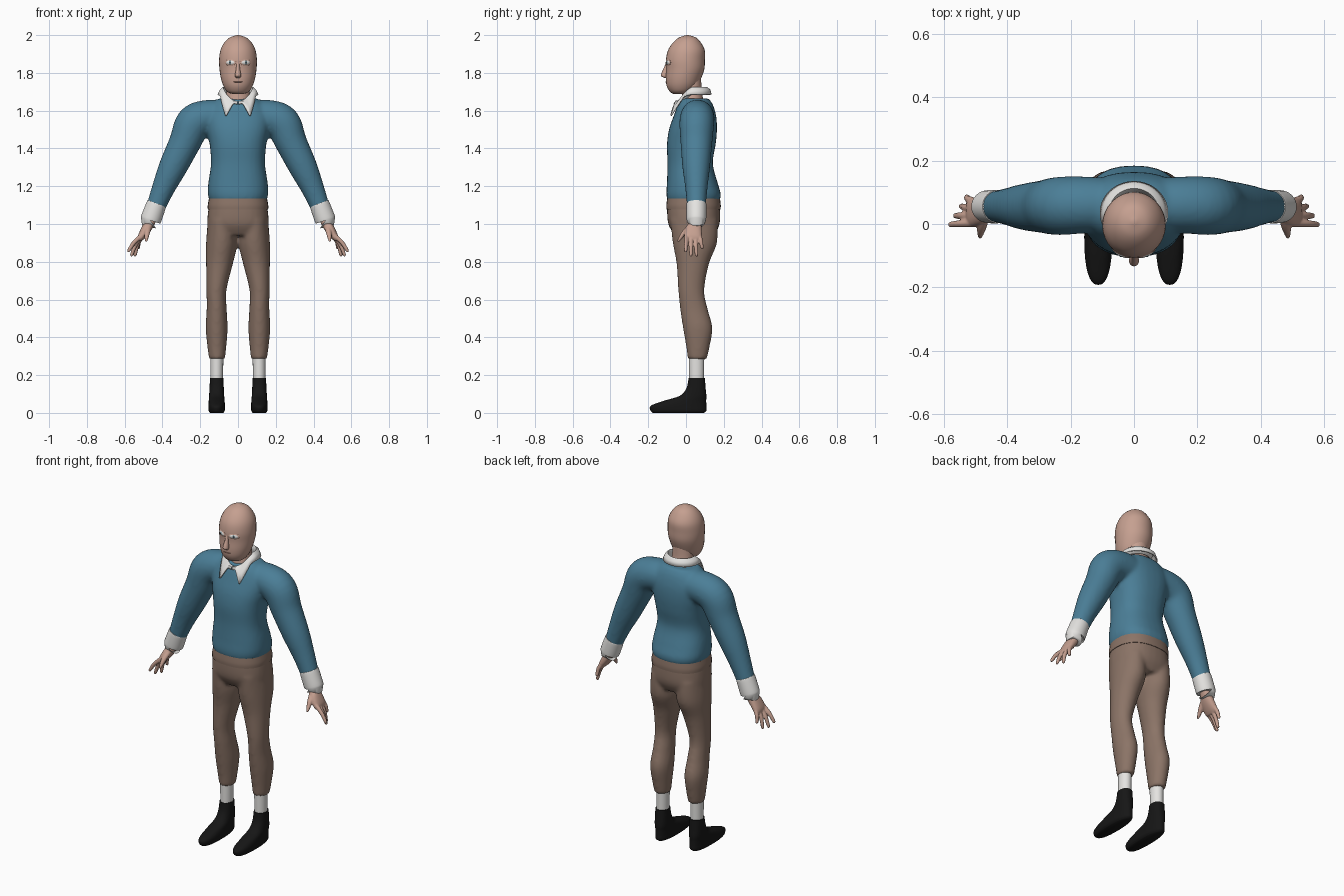
import bpy
import bmesh
import math
from mathutils import Vector, Matrix

cube = bpy.data.objects.get("Cube")
if cube:
    bpy.data.objects.remove(cube)


def material(name, r, g, b):
    mat = bpy.data.materials.new(name)
    mat.use_nodes = True
    mat.diffuse_color = (r, g, b, 1)
    bsdf = mat.node_tree.nodes["Principled BSDF"]
    bsdf.inputs["Base Color"].default_value = (r, g, b, 1)
    bsdf.inputs["Roughness"].default_value = 0.8
    return mat


SKIN = material("skin", 0.56, 0.35, 0.28)
BLUE = material("sweater blue", 0.07, 0.21, 0.31)
BROWN = material("trouser brown", 0.26, 0.175, 0.135)
WHITE = material("shirt white", 0.78, 0.77, 0.75)
BLACK = material("shoe black", 0.008, 0.008, 0.008)
IRIS = material("iris grey", 0.16, 0.24, 0.27)
LIP = material("lip", 0.33, 0.17, 0.13)


def spline(stations, steps=5):
    """Catmull-Rom interpolation of station tuples."""
    pts = [Vector(s) for s in stations]
    out = []
    for i in range(len(pts) - 1):
        p0, p1, p2 = pts[max(i - 1, 0)], pts[i], pts[i + 1]
        p3 = pts[min(i + 2, len(pts) - 1)]
        for k in range(steps):
            t = k / steps
            out.append(p1 + (p2 - p0) * (t / 2)
                       + (p0 * 2 - p1 * 5 + p2 * 4 - p3) * (t * t / 2)
                       + (p1 * 3 - p0 - p2 * 3 + p3) * (t ** 3 / 2))
    return out + [pts[-1]]


def loft(bm, stations, upright=True, power=2.0, side=1, sides=32):
    """Stations are (x, y, z, half width, half depth)."""
    path = spline(stations)
    rings = []
    for i, st in enumerate(path):
        across = Vector((1, 0, 0))
        if not upright:
            d = path[min(i + 1, len(path) - 1)] - path[max(i - 1, 0)]
            across = Vector((-d[2], 0, d[0])).normalized()
        ring = []
        for k in range(sides):
            a = math.tau * k / sides
            c, s = math.cos(a), math.sin(a)
            u = math.copysign(abs(c) ** (2 / power), c) * st[3]
            v = math.copysign(abs(s) ** (2 / power), s) * st[4]
            p = Vector(st[:3]) + across * u + Vector((0, v, 0))
            p.x *= side
            ring.append(bm.verts.new(p))
        rings.append(ring)
    for r0, r1 in zip(rings, rings[1:]):
        for k in range(sides):
            j = (k + 1) % sides
            bm.faces.new((r0[k], r0[j], r1[j], r1[k]))
    bm.faces.new(rings[0])
    bm.faces.new(rings[-1])


def finish(name, bm, mat, voxel=0, smooth=6):
    bmesh.ops.recalc_face_normals(bm, faces=bm.faces)
    me = bpy.data.meshes.new(name)
    bm.to_mesh(me)
    bm.free()
    me.materials.append(mat)
    ob = bpy.data.objects.new(name, me)
    bpy.context.collection.objects.link(ob)
    bpy.ops.object.select_all(action="DESELECT")
    ob.select_set(True)
    bpy.context.view_layer.objects.active = ob
    bpy.ops.object.shade_smooth_by_angle(angle=math.radians(50))
    if voxel:
        mod = ob.modifiers.new("blend", "REMESH")
        mod.mode = "VOXEL"
        mod.voxel_size = voxel
        mod.use_smooth_shade = True
        mod = ob.modifiers.new("soften", "SMOOTH")
        mod.iterations = smooth
    return ob


def part(name, mat, stations, **kw):
    bm = bmesh.new()
    loft(bm, stations, **kw)
    return finish(name, bm, mat)


def ellipsoid(name, mat, place, size, turn=0):
    bm = bmesh.new()
    m = (Matrix.Translation(place) @ Matrix.Rotation(turn, 4, "Z")
         @ Matrix.Diagonal((*size, 1)))
    bmesh.ops.create_uvsphere(bm, u_segments=24, v_segments=16, radius=1, matrix=m)
    return finish(name, bm, mat)


# Sweater: torso and both sleeves blended together
bm = bmesh.new()
loft(bm, [(0, .04, 1.12, .15, .138), (0, .04, 1.16, .16, .144), (0, .033, 1.22, .157, .134),
          (0, .022, 1.32, .143, .12), (0, .028, 1.42, .15, .129), (0, .037, 1.5, .165, .127),
          (0, .047, 1.57, .17, .113), (0, .05, 1.63, .14, .093), (0, .05, 1.665, .1, .07)],
     power=2.4)
SLEEVE = [(.06, .06, 1.565, .09, .085), (.16, .06, 1.565, .092, .09), (.235, .057, 1.532, .096, .092),
          (.282, .055, 1.43, .084, .084), (.345, .054, 1.3, .075, .073),
          (.395, .055, 1.19, .061, .059), (.437, .055, 1.085, .05, .049)]
for side in (1, -1):
    loft(bm, SLEEVE, upright=False, side=side)
finish("sweater", bm, BLUE, voxel=0.01)

# Trousers: hips and both legs blended together
bm = bmesh.new()
loft(bm, [(0, .04, 1.125, .148, .135), (0, .04, 1.08, .157, .14), (0, .042, 1.0, .163, .136),
          (0, .045, .94, .155, .105)], power=2.4)
LEG = [(.085, .042, 1.02, .075, .125), (.086, .047, .9, .083, .117), (.098, .036, .79, .071, .086),
       (.114, .028, .65, .053, .069), (.113, .042, .55, .053, .073), (.113, .062, .45, .058, .078),
       (.112, .063, .35, .05, .062), (.111, .06, .283, .042, .05)]
for side in (1, -1):
    loft(bm, LEG, side=side)
finish("trousers", bm, BROWN, voxel=0.01)
part("waistband", BROWN, [(0, .04, 1.077, .16, .143), (0, .04, 1.1, .16, .144),
                          (0, .04, 1.135, .154, .14)], power=2.4)

# Head, neck and face
part("head", SKIN, [(0, -.035, 1.688, .028, .03), (0, -.028, 1.7, .057, .057),
                    (0, -.021, 1.73, .077, .081), (0, -.0135, 1.77, .09, .0935),
                    (0, -.004, 1.82, .098, .101), (0, -.003, 1.87, .1, .103),
                    (0, .002, 1.92, .093, .097), (0, .005, 1.96, .073, .074),
                    (0, .008, 1.987, .044, .045), (0, .008, 2.0, .006, .006)])
part("neck", SKIN, [(0, .035, 1.61, .08, .065), (0, .033, 1.67, .066, .056),
                    (0, .03, 1.72, .06, .052), (0, .02, 1.79, .06, .06)])
part("nose", SKIN, [(0, -.1, 1.86, .007, .004), (0, -.106, 1.825, .01, .012),
                    (0, -.113, 1.797, .015, .018), (0, -.115, 1.783, .016, .017),
                    (0, -.106, 1.773, .01, .008)], sides=20)
ellipsoid("mouth", LIP, (0, -.102, 1.752), (.026, .007, .0025))

for side, word in ((1, "left"), (-1, "right")):
    # Eyes, as flat lenses set in the face
    turn = side * .41
    out = Vector((math.sin(turn), -math.cos(turn), 0))
    eye = Vector((side * .039, -.094, 1.855))
    ellipsoid(word + "_eyelid", SKIN, eye, (.031, .006, .018), turn)
    ellipsoid(word + "_eye", WHITE, eye + out * .002, (.025, .007, .012), turn)
    ellipsoid(word + "_iris", IRIS, eye + out * .005, (.01, .005, .01), turn)
    ellipsoid(word + "_pupil", BLACK, eye + out * .008, (.004, .003, .004), turn)

    # Shirt cuff
    part(word + "_cuff", WHITE, [(.43, .055, 1.108, .05, .05), (.433, .055, 1.1, .053, .053),
                                 (.46, .055, 1.027, .055, .052), (.463, .055, 1.018, .05, .048)],
         upright=False, side=side)

    # Hand: palm, four spread fingers and thumb
    bm = bmesh.new()
    loft(bm, [(.445, .054, 1.07, .03, .034), (.462, .05, 1.015, .026, .032),
              (.485, .04, .975, .026, .043), (.51, .037, .935, .02, .047),
              (.52, .037, .915, .012, .042)], upright=False, side=side, power=2.3)
    tips = [(.585, -.002, .852), (.568, .026, .829), (.548, .056, .829), (.53, .086, .868)]
    for i, tip in enumerate(tips):
        base = Vector((.503, .004 + .022 * i, .945))
        tip = Vector(tip)
        mid = base.lerp(tip, .5) + Vector((.006, 0, .004))
        loft(bm, [(*base, .013, .013), (*mid, .0115, .0115),
                  (*base.lerp(tip, .92), .009, .009), (*tip, .004, .004)],
             upright=False, side=side, sides=12)
    loft(bm, [(.468, .035, 1.0, .016, .02), (.478, .0, .965, .016, .018),
              (.484, -.025, .932, .012, .013), (.486, -.043, .905, .005, .006)],
         upright=False, side=side, sides=12)
    finish(word + "_hand", bm, SKIN, voxel=0.004, smooth=4)

    # Sock and shoe
    part(word + "_sock", WHITE, [(.113, .056, .15, .033, .039), (.112, .056, .31, .035, .041)],
         side=side)
    part(word + "_shoe", BLACK, [(.113, -.04, 0, .035, .135), (.113, -.04, .012, .043, .148),
                                 (.113, -.039, .038, .044, .147), (.113, -.005, .064, .042, .112),
                                 (.113, .037, .09, .04, .071), (.113, .053, .13, .038, .051),
                                 (.113, .057, .185, .035, .043)], power=2.4, side=side)

# Shirt collar: folded strip with two front points
bm = bmesh.new()
rows = []
count = 96
for k in range(count + 1):
    a = .03 + (math.tau - .06) * k / count
    s, c = math.sin(a), math.cos(a)
    front = max(0, c)
    spike = max(0, 1 - abs(min(a, math.tau - a) - .66) / .42)
    top = 1.722 - .075 * front ** 1.5
    hem = 1.685 - .05 * front ** 2 - .086 * spike
    inner = (.068 * s, .035 - .062 * c, top - .035)
    fold = (.08 * s, .035 - .078 * c, top)
    mid = (.093 * s, .035 - .091 * c - .02 * spike, (top + hem) / 2 + .006)
    edge = (.105 * s, .035 - .097 * c - .04 * spike, hem)
    rows.append([bm.verts.new(p) for p in (inner, fold, mid, edge)])
for r0, r1 in zip(rows, rows[1:]):
    for j in range(3):
        bm.faces.new((r0[j], r0[j + 1], r1[j + 1], r1[j]))
collar = finish("collar", bm, WHITE)
mod = collar.modifiers.new("thickness", "SOLIDIFY")
mod.thickness = 0.007
mod.offset = 0
